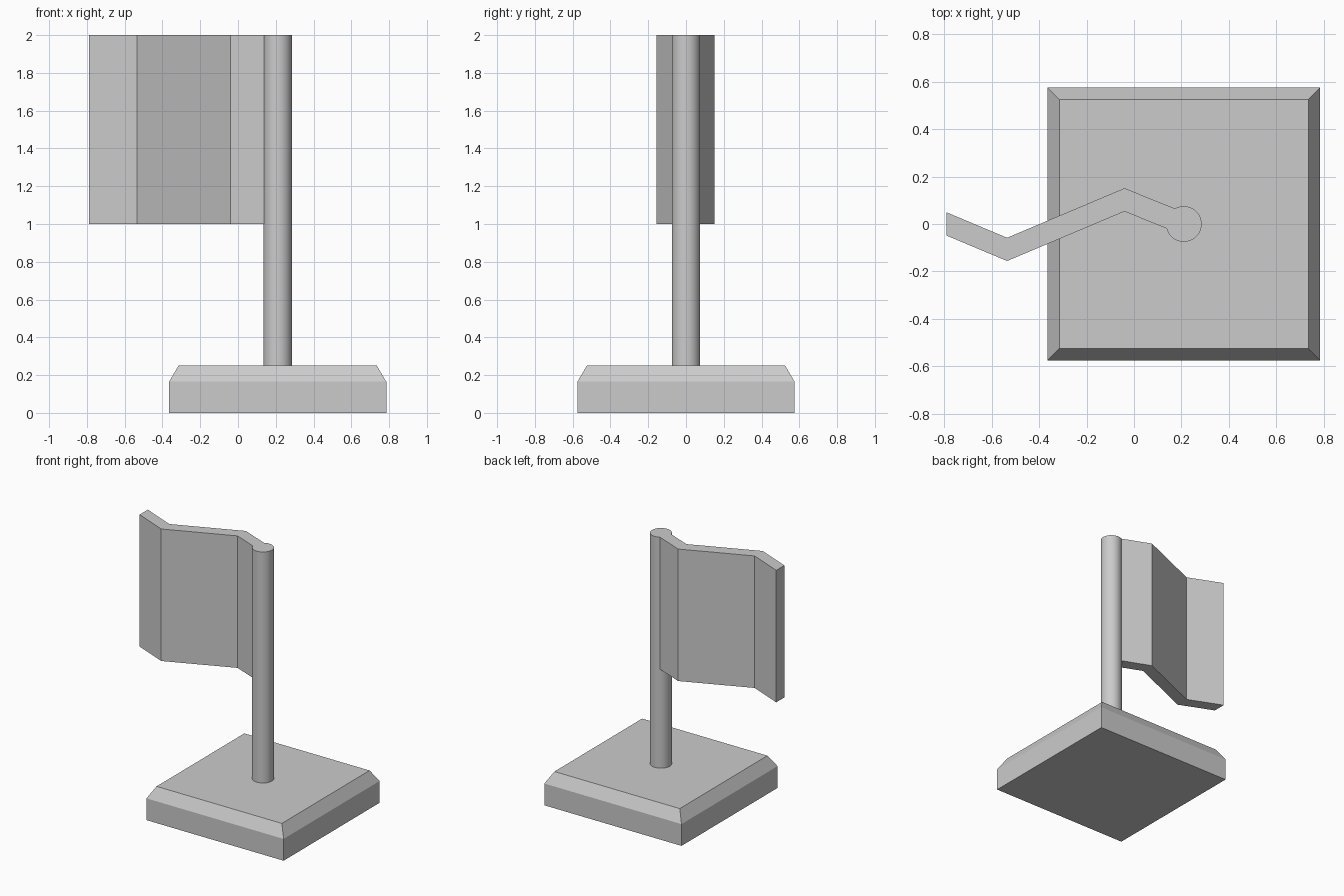
import bpy, bmesh, math

if "Cube" in bpy.data.objects:
    bpy.data.objects.remove(bpy.data.objects["Cube"])

grey = bpy.data.materials.new("plain grey")
grey.diffuse_color = (0.6, 0.6, 0.6, 1)
grey.use_nodes = True
grey.node_tree.nodes["Principled BSDF"].inputs["Base Color"].default_value = grey.diffuse_color

POLE_X, POLE_R, TOP = 0.21, 0.075, 2.0


def loft(name, rings):
    """Solid skinned through matching rings of 3D points, capped at both ends."""
    bm = bmesh.new()
    loops = [[bm.verts.new(p) for p in ring] for ring in rings]
    n = len(loops[0])
    for low, high in zip(loops, loops[1:]):
        for i in range(n):
            j = (i + 1) % n
            bm.faces.new((low[i], low[j], high[j], high[i]))
    bm.faces.new(loops[0][::-1])
    bm.faces.new(loops[-1])
    bmesh.ops.recalc_face_normals(bm, faces=bm.faces)
    mesh = bpy.data.meshes.new(name)
    bm.to_mesh(mesh)
    bm.free()
    mesh.materials.append(grey)
    obj = bpy.data.objects.new(name, mesh)
    bpy.context.collection.objects.link(obj)
    return obj


def arc(start, end, steps):
    """Points on the pole's outline between two angles in degrees."""
    angles = [math.radians(start + (end - start) * i / steps) for i in range(steps + 1)]
    return [(POLE_X + POLE_R * math.cos(a), POLE_R * math.sin(a)) for a in angles]


def at(outline, z):
    return [(x, y, z) for x, y in outline]


def rectangle(half_x, half_y, z):
    return [(POLE_X + sx * half_x, sy * half_y, z)
            for sx, sy in ((-1, -1), (1, -1), (1, 1), (-1, 1))]


# Square base with a sloped upper edge
loft("base", [rectangle(0.575, 0.575, 0),
              rectangle(0.575, 0.575, 0.165),
              rectangle(0.525, 0.525, 0.25)])

# Round pole
circle = arc(0, 360, 48)[:-1]
pole = loft("pole", [at(circle, 0.25), at(circle, TOP)])
bpy.context.view_layer.objects.active = pole
pole.select_set(True)
bpy.ops.object.shade_smooth_by_angle(angle=math.radians(30))

# Folded flag of even thickness, its inner end fitted around the pole
folds = [(-0.79, 0.0), (-0.535, -0.107), (-0.04, 0.102)]
front = [(x, y - 0.049) for x, y in folds]
back = [(x, y + 0.049) for x, y in reversed(folds)]
outline = front + arc(195, 120, 10) + back
loft("flag", [at(outline, 1.0), at(outline, TOP)])
